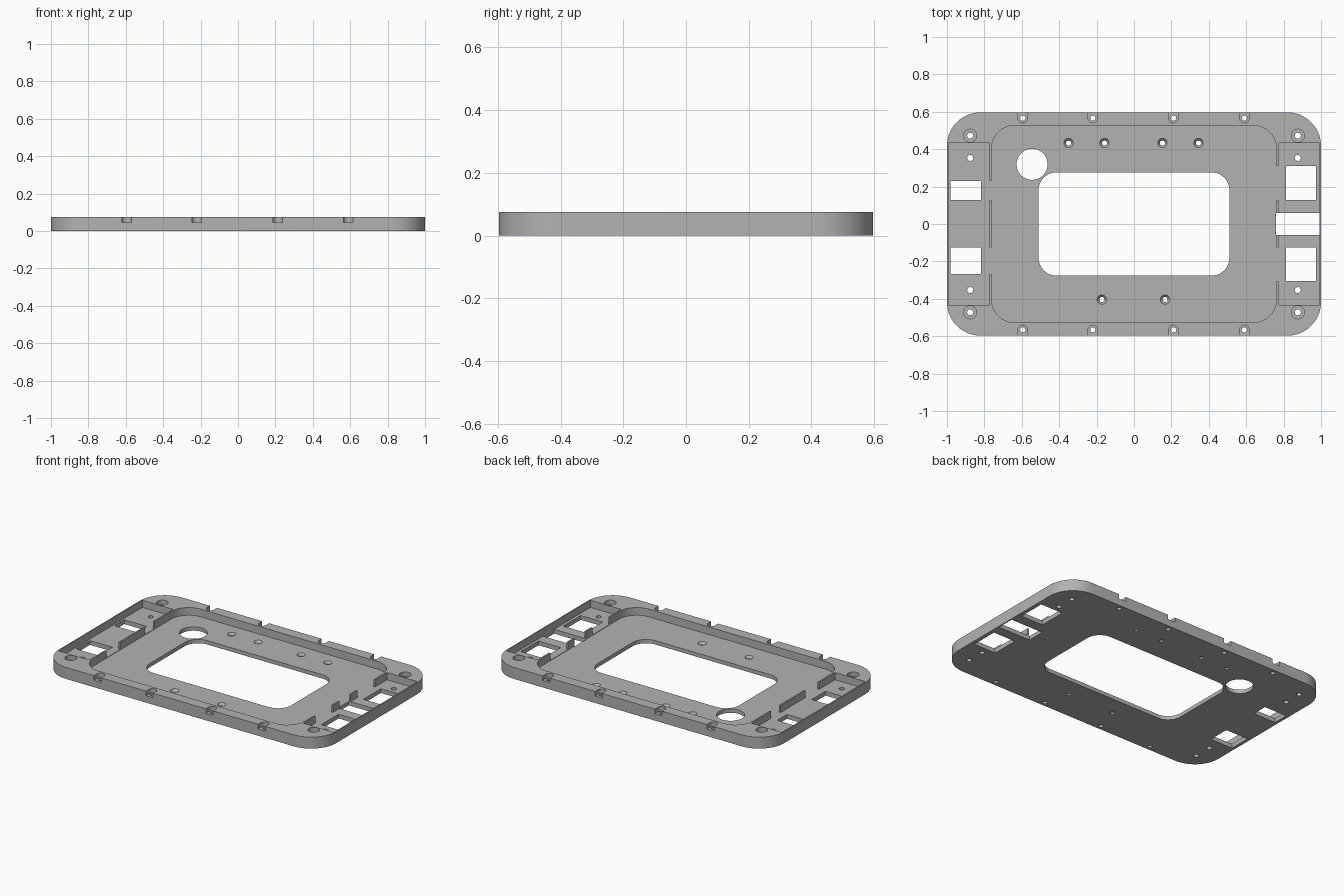
import bpy, bmesh, math

cube = bpy.data.objects.get("Cube")
if cube:
    bpy.data.objects.remove(cube, do_unlink=True)

TOP = 0.075
FLOOR = 0.025      # central recess floor
BAY = 0.028        # side bay floor

grey = bpy.data.materials.new("plain grey")
grey.use_nodes = True
colour = (0.45, 0.45, 0.45, 1)
grey.diffuse_color = colour
grey.node_tree.nodes["Principled BSDF"].inputs["Base Color"].default_value = colour


def rounded(x0, x1, y0, y1, r=0, steps=12):
    """Outline of a rectangle with rounded corners."""
    if r == 0:
        return [(x0, y0), (x1, y0), (x1, y1), (x0, y1)]
    pts = []
    corners = [(x1 - r, y1 - r), (x0 + r, y1 - r), (x0 + r, y0 + r), (x1 - r, y0 + r)]
    for k, (cx, cy) in enumerate(corners):
        for i in range(steps + 1):
            a = math.pi / 2 * (k + i / steps)
            pts.append((cx + r * math.cos(a), cy + r * math.sin(a)))
    return pts


def circle(x, y, r, n=24):
    return [(x + r * math.cos(math.tau * i / n), y + r * math.sin(math.tau * i / n))
            for i in range(n)]


def loft(name, low, high, z0, z1):
    """Solid between two matching outlines."""
    bm = bmesh.new()
    a = [bm.verts.new((x, y, z0)) for x, y in low]
    b = [bm.verts.new((x, y, z1)) for x, y in high]
    bm.faces.new(a)
    bm.faces.new(b)
    for i in range(len(a)):
        j = (i + 1) % len(a)
        bm.faces.new((a[i], a[j], b[j], b[i]))
    bmesh.ops.recalc_face_normals(bm, faces=bm.faces)
    mesh = bpy.data.meshes.new(name)
    bm.to_mesh(mesh)
    bm.free()
    mesh.materials.append(grey)
    obj = bpy.data.objects.new(name, mesh)
    bpy.context.collection.objects.link(obj)
    return obj


frame = loft("mounting_frame", *[rounded(-1, 1, -0.597, 0.597, 0.18, 20)] * 2, 0, TOP)


def cut(low, z0=-0.1, z1=0.2, high=None):
    """Subtract a solid from the frame."""
    cutter = loft("cutter", low, high or low, z0, z1)
    cutter.hide_render = True
    mod = frame.modifiers.new("cut", "BOOLEAN")
    mod.operation = "DIFFERENCE"
    mod.solver = "EXACT"
    mod.object = cutter
    bpy.context.view_layer.update()
    result = frame.evaluated_get(bpy.context.evaluated_depsgraph_get())
    mesh = bpy.data.meshes.new_from_object(result)
    frame.modifiers.clear()
    frame.data = mesh
    bpy.data.objects.remove(cutter, do_unlink=True)


# Central recess, window and round cable hole
cut(rounded(-0.762, 0.762, -0.527, 0.527, 0.125), FLOOR)
cut(rounded(-0.51, 0.51, -0.276, 0.276, 0.095))
cut(circle(-0.545, 0.319, 0.083, 48))

# Side bays behind thin divider walls
for x0, x1 in ((-0.992, -0.772), (0.772, 0.992)):
    cut(rounded(x0, x1, -0.432, 0.432), BAY)

# Gaps in the dividers and the through openings beside them
for y0, y1 in ((0.128, 0.229), (-0.268, -0.126)):
    cut(rounded(-0.78, -0.75, y0, y1), BAY)
    cut(rounded(-0.98, -0.818, y0, y1))
for y0, y1 in ((0.128, 0.309), (-0.306, -0.126)):
    cut(rounded(0.75, 0.78, y0, y1), BAY)
    cut(rounded(0.814, 0.974, y0, y1))
cut(rounded(0.758, 0.992, -0.058, 0.058))

# Corner screw holes with counterbores, and bay screw holes
for sx in (-1, 1):
    for sy in (-1, 1):
        x = sx * 0.876
        cut(circle(x, sy * 0.472, 0.035), 0.045)
        cut(circle(x, sy * 0.472, 0.016))
        cut(circle(x, sy * 0.353, 0.016))

# Edge notches with a rounded inner end and a screw hole
for x in (-0.595, -0.22, 0.212, 0.59):
    for s in (-1, 1):
        arc = [(x + 0.026 * math.cos(math.pi * i / 12),
                s * (0.567 - 0.026 * math.sin(math.pi * i / 12))) for i in range(13)]
        cut(arc + [(x - 0.026, s * 0.65), (x + 0.026, s * 0.65)], 0.045)
        cut(circle(x, s * 0.566, 0.014))

# Countersunk holes in the recess floor
for x, y in [(x, 0.433) for x in (-0.35, -0.158, 0.152, 0.345)] + [(-0.172, -0.404), (0.166, -0.404)]:
    cut(circle(x, y, 0.012), 0.008, 0.027, circle(x, y, 0.027))
    cut(circle(x, y, 0.0135))

# Smooth the curved walls, keep the edges sharp
bpy.ops.object.select_all(action="DESELECT")
frame.select_set(True)
bpy.context.view_layer.objects.active = frame
bpy.ops.object.shade_smooth_by_angle(angle=math.radians(30))
